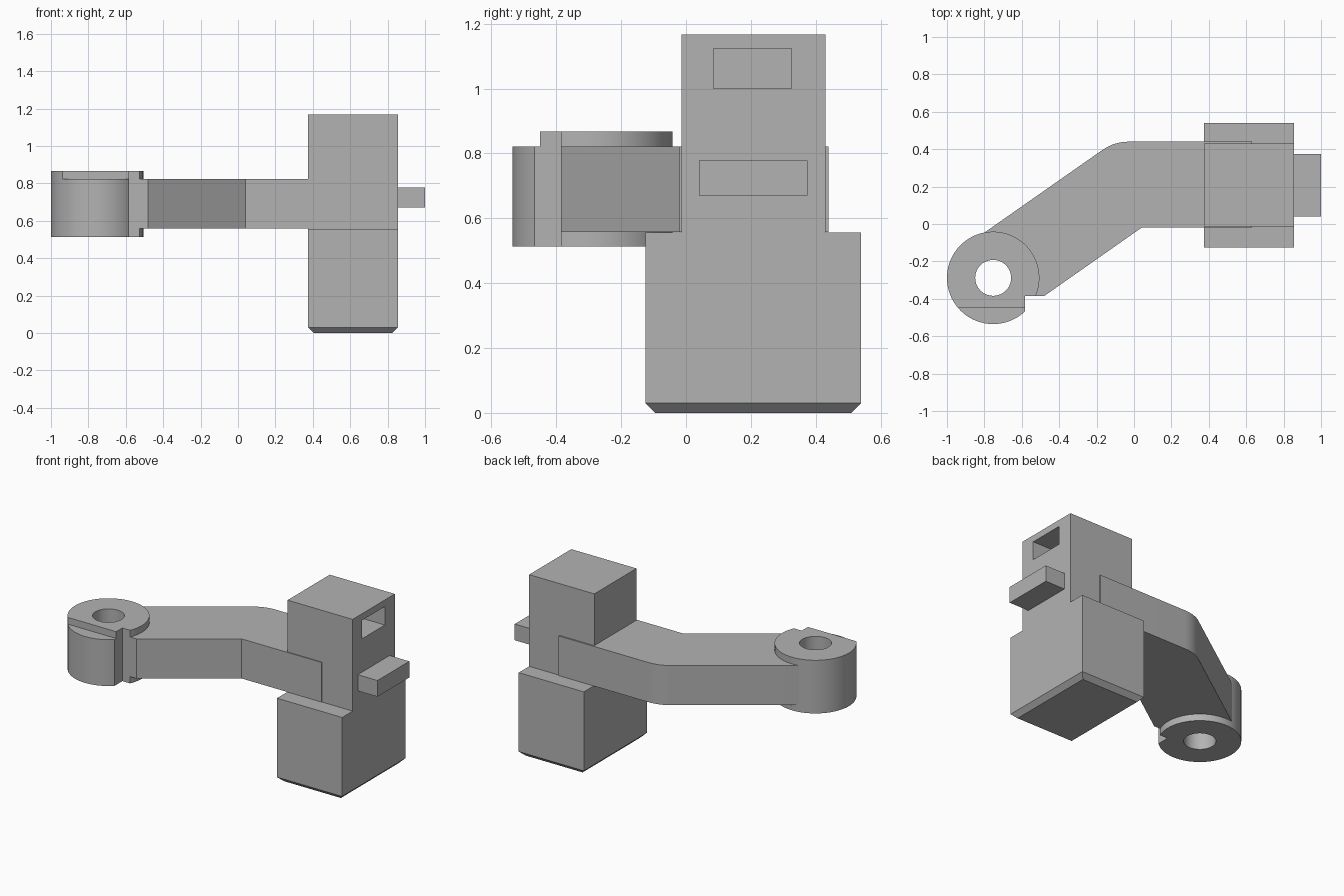
import bpy, bmesh, math

if "Cube" in bpy.data.objects:
    bpy.data.objects.remove(bpy.data.objects["Cube"])

grey = bpy.data.materials.new("plain grey")
grey.diffuse_color = (0.45, 0.45, 0.45, 1)
grey.use_nodes = True
grey.node_tree.nodes["Principled BSDF"].inputs["Base Color"].default_value = grey.diffuse_color


def prism(name, profile, z0, z1):
    """Extrude an xy outline from z0 to z1."""
    bm = bmesh.new()
    base = bm.faces.new([bm.verts.new((x, y, z0)) for x, y in profile])
    top = bmesh.ops.extrude_face_region(bm, geom=[base])["geom"]
    verts = [g for g in top if isinstance(g, bmesh.types.BMVert)]
    bmesh.ops.translate(bm, verts=verts, vec=(0, 0, z1 - z0))
    bmesh.ops.recalc_face_normals(bm, faces=bm.faces)
    mesh = bpy.data.meshes.new(name)
    bm.to_mesh(mesh)
    bm.free()
    mesh.materials.append(grey)
    obj = bpy.data.objects.new(name, mesh)
    bpy.context.collection.objects.link(obj)
    return obj


def box(name, x0, x1, y0, y1, z0, z1):
    return prism(name, [(x0, y0), (x1, y0), (x1, y1), (x0, y1)], z0, z1)


def arc(cx, cy, r, a0, a1, n):
    angles = [math.radians(a0 + (a1 - a0) * i / n) for i in range(n + 1)]
    return [(cx + r * math.cos(a), cy + r * math.sin(a)) for a in angles]


def activate(obj):
    bpy.ops.object.select_all(action='DESELECT')
    obj.select_set(True)
    bpy.context.view_layer.objects.active = obj


def cut(obj, cutter):
    mod = obj.modifiers.new("cut", 'BOOLEAN')
    mod.operation, mod.solver, mod.object = 'DIFFERENCE', 'EXACT', cutter
    activate(obj)
    bpy.ops.object.modifier_apply(modifier=mod.name)
    bpy.data.objects.remove(cutter)


def smooth(obj):
    activate(obj)
    bpy.ops.object.shade_smooth_by_angle(angle=math.radians(30))


# Lower block with a chamfered bottom rim
lower = box("lower_block", 0.375, 0.855, -0.125, 0.54, 0, 0.556)
bm = bmesh.new()
bm.from_mesh(lower.data)
rim = [e for e in bm.edges if all(v.co.z < 0.01 for v in e.verts)]
bmesh.ops.bevel(bm, geom=rim, offset=0.03, segments=1, affect='EDGES')
bm.to_mesh(lower.data)
bm.free()

# Upper block with a pocket in its right face
upper = box("upper_block", 0.375, 0.855, -0.014, 0.43, 0.556, 1.167)
cut(upper, box("pocket_cutter", 0.655, 0.9, 0.085, 0.325, 1.0, 1.123))

# Tab on the right face
box("side_tab", 0.85, 1.0, 0.04, 0.375, 0.67, 0.778)

# Cranked arm with a rounded outer elbow
arm_outline = [(-0.585, -0.385), (-0.48, -0.385), (0.04, -0.02), (0.63, -0.02), (0.63, 0.44)]
arm_outline += arc(-0.03, 0.2, 0.24, 90, 125, 8)
arm_outline += [(-0.806, -0.05), (-0.62, -0.15), (-0.585, -0.29)]
smooth(prism("arm", arm_outline, 0.558, 0.822))

# Pivot ring: bored, notched beside the arm, stepped down at the front
CX, CY = -0.753, -0.288
ring = prism("pivot_ring", arc(CX, CY, 0.247, 0, 357, 119), 0.513, 0.867)
cut(ring, prism("bore_cutter", arc(CX, CY, 0.096, 0, 354, 59), 0.4, 1.0))
cut(ring, box("notch_cutter", -0.583, -0.4, -0.7, -0.385, 0.4, 1.0))
cut(ring, box("step_cutter", -1.1, -0.4, -0.7, -0.45, 0.822, 1.0))
smooth(ring)
